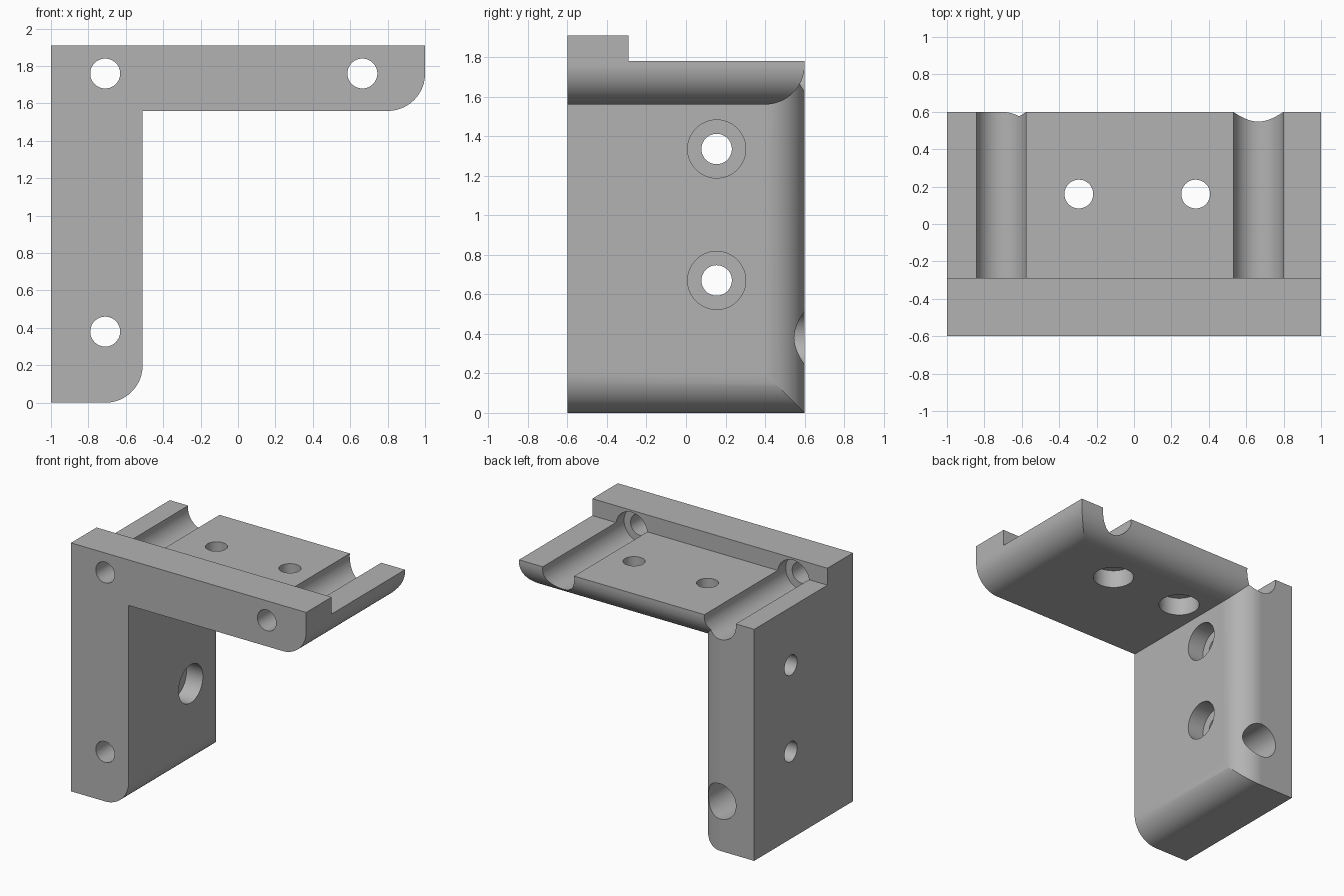
import bpy
import bmesh
from math import cos, sin, pi, radians
from mathutils import Vector

cube = bpy.data.objects.get("Cube")
if cube:
    bpy.data.objects.remove(cube, do_unlink=True)

# Main dimensions
FRONT, BACK, STEP = -0.6, 0.6, -0.29
LEG_IN, UNDER, DECK, TOP = -0.51, 1.56, 1.78, 1.91
ROUND = 0.2
BORE_Z, LEFT_X, RIGHT_X = 1.76, -0.71, 0.665

grey = bpy.data.materials.new("plain grey")
grey.use_nodes = True
grey.diffuse_color = (0.45, 0.45, 0.45, 1)
grey.node_tree.nodes["Principled BSDF"].inputs["Base Color"].default_value = (0.45, 0.45, 0.45, 1)


def prism(name, outline, axis, start, end):
    """Extrude a closed outline, given in the other two axes, along an axis."""
    def place(p, depth):
        co = list(p)
        co.insert("xyz".index(axis), depth)
        return co
    bm = bmesh.new()
    base = bm.faces.new([bm.verts.new(place(p, start)) for p in outline])
    new = bmesh.ops.extrude_face_region(bm, geom=[base])["geom"]
    shift = Vector(place((0, 0), end - start))
    bmesh.ops.translate(bm, vec=shift, verts=[v for v in new if isinstance(v, bmesh.types.BMVert)])
    bmesh.ops.recalc_face_normals(bm, faces=bm.faces)
    mesh = bpy.data.meshes.new(name)
    bm.to_mesh(mesh)
    bm.free()
    mesh.materials.append(grey)
    ob = bpy.data.objects.new(name, mesh)
    bpy.context.collection.objects.link(ob)
    return ob


def arc(cx, cy, r, a0, a1, steps):
    angles = [radians(a0 + (a1 - a0) * i / steps) for i in range(steps + 1)]
    return [(cx + r * cos(a), cy + r * sin(a)) for a in angles]


def rod(axis, centre, r, start, end):
    return prism("cutter", arc(*centre, r, 0, 352.5, 47), axis, start, end)


def combine(ob, tool, operation):
    """Apply a boolean and discard the tool."""
    mod = ob.modifiers.new("boolean", 'BOOLEAN')
    mod.object, mod.operation, mod.solver = tool, operation, 'EXACT'
    bpy.context.view_layer.update()
    result = bpy.data.meshes.new_from_object(ob.evaluated_get(bpy.context.evaluated_depsgraph_get()))
    ob.modifiers.clear()
    ob.data = result
    bpy.data.objects.remove(tool, do_unlink=True)


# Upright leg, rounded along its bottom and back inner edges
leg = prism("leg", [(-1, DECK), (-1, 0)]
            + arc(LEG_IN - ROUND, ROUND, ROUND, -90, 0, 24) + [(LEG_IN, DECK)], "y", -0.7, 0.7)
leg_plan = prism("leg_plan", [(-1.1, FRONT), (LEG_IN, FRONT)]
                 + arc(LEG_IN - ROUND, BACK - ROUND, ROUND, 0, 90, 24) + [(-1.1, BACK)], "z", -0.1, 1.9)
combine(leg, leg_plan, 'INTERSECT')

# Top plate with raised front wall, rounded under its end and back
bracket = prism("angle_bracket", [(-1, 2), (-1, UNDER)]
                + arc(1 - ROUND, UNDER + ROUND, ROUND, -90, 0, 24) + [(1, 2)], "y", -0.7, 0.7)
plate_side = prism("plate_side", [(FRONT, TOP), (FRONT, UNDER)]
                   + arc(BACK - ROUND, UNDER + ROUND, ROUND, -90, 0, 24)
                   + [(BACK, DECK), (STEP, DECK), (STEP, TOP)], "x", -1.1, 1.1)
combine(bracket, plate_side, 'INTERSECT')
combine(bracket, leg, 'UNION')

# Lengthwise bores: narrow through the wall, wide behind it
for centre in [(LEFT_X, BORE_Z), (RIGHT_X, BORE_Z), (LEFT_X, 0.38)]:
    combine(bracket, rod("y", centre, 0.08, -0.7, 0), 'DIFFERENCE')
    combine(bracket, rod("y", centre, 0.135, STEP - 0.1, 0.7), 'DIFFERENCE')

# Counterbored screw holes in the plate
for x in (-0.295, 0.33):
    combine(bracket, rod("z", (x, 0.16), 0.077, 1.5, 2), 'DIFFERENCE')
    combine(bracket, rod("z", (x, 0.16), 0.147, 1.5, UNDER + 0.14), 'DIFFERENCE')

# Counterbored screw holes in the leg
for z in (0.67, 1.335):
    combine(bracket, rod("x", (0.155, z), 0.077, -1.1, -0.4), 'DIFFERENCE')
    combine(bracket, rod("x", (0.155, z), 0.147, LEG_IN - 0.14, -0.4), 'DIFFERENCE')

# Smooth the rounds, keep the edges crisp
bpy.ops.object.select_all(action='DESELECT')
bracket.select_set(True)
bpy.context.view_layer.objects.active = bracket
bpy.ops.object.shade_smooth_by_angle(angle=radians(20))
weighted = bracket.modifiers.new("weighted_normals", 'WEIGHTED_NORMAL')
weighted.keep_sharp = True
